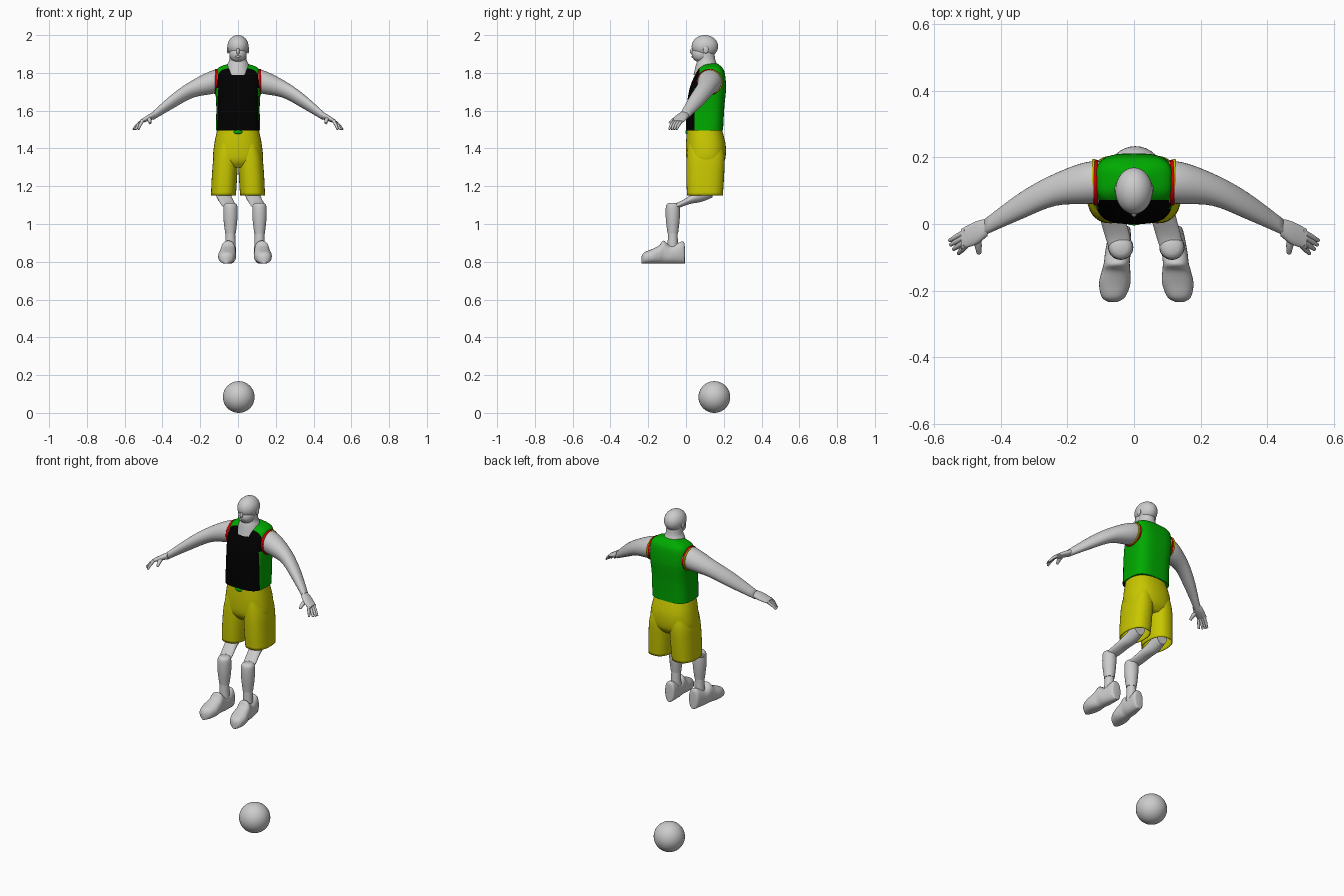
import bpy, bmesh
from math import cos, sin, pi, radians
from mathutils import Vector

cube = bpy.data.objects.get("Cube")
if cube:
    bpy.data.objects.remove(cube)


def material(name, red, green, blue):
    mat = bpy.data.materials.new(name)
    mat.use_nodes = True
    mat.diffuse_color = (red, green, blue, 1)
    shader = next(n for n in mat.node_tree.nodes if n.type == 'BSDF_PRINCIPLED')
    shader.inputs["Base Color"].default_value = mat.diffuse_color
    return mat


GREY = material("pale grey", .6, .6, .6)
GREEN = material("jersey green", 0, .4, 0)
BLACK = material("jersey black", 0, 0, 0)
YELLOW = material("shorts yellow", .58, .57, 0)
RED = material("trim red", .6, 0, 0)


def finish(name, bm, *mats):
    bmesh.ops.recalc_face_normals(bm, faces=bm.faces)
    mesh = bpy.data.meshes.new(name)
    bm.to_mesh(mesh)
    bm.free()
    for mat in mats:
        mesh.materials.append(mat)
    mesh.shade_smooth()
    mesh.set_sharp_from_angle(angle=radians(50))
    obj = bpy.data.objects.new(name, mesh)
    bpy.context.collection.objects.link(obj)
    return obj


def smooth_path(keys, steps=5):
    """Catmull-Rom interpolation through tuples of numbers."""
    path = []
    for i in range(len(keys) - 1):
        before, start, end, after = (
            Vector(keys[min(max(i + k, 0), len(keys) - 1)]) for k in (-1, 0, 1, 2))
        tangent_in, tangent_out = (end - before) / 2, (after - start) / 2
        for step in range(steps):
            t = step / steps
            blend = t * t * (3 - 2 * t)
            path.append(start.lerp(end, blend) + tangent_in * t * (1 - t) ** 2
                        - tangent_out * t * t * (1 - t))
    return path + [Vector(keys[-1])]


def superellipse(angle, power):
    """Point on a rounded unit outline; higher powers are squarer."""
    return [(1 if part > 0 else -1) * abs(part) ** (2 / power)
            for part in (cos(angle), sin(angle))]


def loft_mesh(keys, axis='Z', power=2, sides=32, open_start=False):
    """Skin sections given as (position, centre a, centre b, radius a, radius b)."""
    bm = bmesh.new()
    rings = []
    for t, centre_a, centre_b, radius_a, radius_b in smooth_path(keys):
        ring = []
        for k in range(sides):
            a, b = superellipse(2 * pi * k / sides, power)
            a, b = centre_a + radius_a * a, centre_b + radius_b * b
            place = {'X': (t, a, b), 'Y': (a, t, b), 'Z': (a, b, t)}
            ring.append(bm.verts.new(place[axis]))
        rings.append(ring)
    for low, high in zip(rings, rings[1:]):
        for k in range(sides):
            bm.faces.new((low[k - 1], low[k], high[k], high[k - 1]))
    bm.faces.new(rings[-1])
    if not open_start:
        bm.faces.new(rings[0])
    return bm


def loft(name, mat, keys, **options):
    return finish(name, loft_mesh(keys, **options), mat)


def upright(rows):
    """Turn rows of (height, front, back, half width) into centred sections."""
    return [(z, 0, (front + back) / 2, width, (back - front) / 2)
            for z, front, back, width in rows]


def ellipsoid(name, mat, centre, size):
    bm = bmesh.new()
    bmesh.ops.create_uvsphere(bm, u_segments=32, v_segments=20, radius=1)
    bmesh.ops.scale(bm, vec=size, verts=bm.verts)
    bmesh.ops.translate(bm, vec=centre, verts=bm.verts)
    return finish(name, bm, mat)


def finger(name, start, tip, radius):
    """Tapered digit with a slight downward curl."""
    curve = bpy.data.curves.new(name, 'CURVE')
    curve.dimensions = '3D'
    curve.bevel_depth = radius
    curve.bevel_resolution = 2
    curve.use_fill_caps = True
    spline = curve.splines.new('POLY')
    spline.points.add(2)
    knuckle = Vector(start).lerp(Vector(tip), .6) + Vector((0, 0, radius / 2))
    for point, place, width in zip(spline.points, (start, knuckle, tip), (1, .9, .6)):
        point.co = (*place, 1)
        point.radius = width
    curve.materials.append(GREY)
    bpy.context.collection.objects.link(bpy.data.objects.new(name, curve))


# Ball on the floor
ellipsoid("ball", GREY, (.004, .15, .084), [.084] * 3)

# Head, face and neck
ellipsoid("skull", GREY, (0, .1, 1.94), (.056, .07, .06))
ellipsoid("jaw", GREY, (0, .08, 1.9), (.046, .05, .045))
ellipsoid("nose", GREY, (0, .034, 1.914), (.009, .013, .017))
ellipsoid("lips", GREY, (0, .036, 1.886), (.017, .008, .006))
loft("neck", GREY, upright([(1.79, .04, .17, .07), (1.84, .052, .165, .058),
                            (1.87, .06, .155, .046), (1.91, .06, .15, .045)]))

# Jersey, cut into a black front panel and green sides and back
SIDE_SEAM, CHEST_SEAM, ARMPIT = .045, .072, 1.72
bm = loft_mesh(upright([
    (1.495, 0, .196, .117), (1.62, .004, .203, .115), (1.72, .02, .212, .12),
    (1.8, .053, .205, .117), (1.83, .076, .19, .1), (1.85, .1, .165, .045)]),
    power=3.2, sides=48)
for point, normal in (((0, SIDE_SEAM, 0), (0, 1, 0)), ((0, CHEST_SEAM, 0), (0, 1, 0)),
                      ((0, 0, ARMPIT), (0, 0, 1))):
    bmesh.ops.bisect_plane(bm, geom=bm.verts[:] + bm.edges[:] + bm.faces[:],
                           plane_co=point, plane_no=normal)
for face in bm.faces:
    middle = face.calc_center_median()
    seam = SIDE_SEAM if middle.z < ARMPIT else CHEST_SEAM
    face.material_index = int(middle.y < seam)
finish("jersey", bm, GREEN, BLACK)
ellipsoid("jersey_hem_patch", GREEN, (0, .006, 1.487), (.024, .01, .012))

# Shorts
loft("shorts_hips", YELLOW, upright([
    (1.3, .03, .18, .1), (1.34, .004, .207, .131), (1.42, 0, .21, .126),
    (1.5, .005, .19, .11)]), power=2.4, sides=36)

for s, side in ((1, "left"), (-1, "right")):
    ellipsoid(side + "_ear", GREY, (s * .053, .105, 1.922), (.006, .014, .019))

    leg = loft(side + "_shorts_leg", YELLOW, [
        (1.152, s * .077, .1, .066, .095), (1.26, s * .071, .102, .067, .1),
        (1.36, s * .064, .104, .064, .1), (1.46, s * .05, .1, .05, .085)],
        power=2.4, open_start=True)
    leg.modifiers.new("cloth", 'SOLIDIFY').thickness = .004

    # Bent leg; both shins swing toward the model's left
    hip = s * .077
    shin = hip + .037
    loft(side + "_thigh", GREY, [
        (.14, hip, 1.19, .036, .05), (.08, hip, 1.155, .038, .038),
        (.02, hip + .012, 1.128, .038, .022), (-.04, hip + .028, 1.1, .037, .015),
        (-.09, shin, 1.087, .03, .016)], axis='Y')
    for part, rows in (
            ("shin", [(1.112, .022), (1.095, .036), (1.03, .037), (.95, .028)]),
            ("sock", [(.86, .029), (.955, .025)])):
        loft(f"{side}_{part}", GREY, [(z, shin, -.07, r, r) for z, r in rows])

    # Shoe from heel to toe, turned a little outward
    sole = .79
    loft(side + "_shoe", GREY, [
        (y, shin - s * y / 10, (sole + top) / 2, width, (top - sole) / 2)
        for y, width, top in (
            (-.006, .018, .87), (-.016, .031, .908), (-.08, .038, .885),
            (-.118, .039, .912), (-.142, .043, .887), (-.18, .047, .867),
            (-.22, .035, .85), (-.235, .012, .83))], axis='Y', power=2.3)

    # Arm, hand and fingers
    loft(side + "_arm", GREY, [(s * x, y, z, r, r * .97) for x, y, z, r in (
        (.02, .125, 1.77, .05), (.125, .125, 1.753, .064), (.235, .104, 1.717, .049),
        (.34, .055, 1.654, .041), (.45, -.01, 1.573, .024))], axis='X')
    loft(side + "_hand", GREY, [
        (s * .44, -.01, 1.578, .026, .02), (s * .475, -.027, 1.562, .035, .017),
        (s * .52, -.045, 1.54, .03, .009)], axis='X')
    for i in range(4):
        finger(f"{side}_finger_{i + 1}", (s * .505, -.022 - .014 * i, 1.548),
               (s * (.555 - .003 * i * i), -.05 - .013 * i, 1.5), .009)
    finger(side + "_thumb", (s * .472, -.035, 1.563), (s * .466, -.087, 1.533), .012)

    # Armhole trim: red band with a yellow edge toward the back
    for part, mat, y, rows in (
            ("trim", RED, .125, ((.108, .067), (.117, .069), (.122, .066))),
            ("edge", YELLOW, .131, ((.116, .062), (.122, .065), (.126, .063)))):
        loft(f"{side}_armhole_{part}", mat,
             [(s * x, y, 1.752, r, r) for x, r in rows], axis='X')
